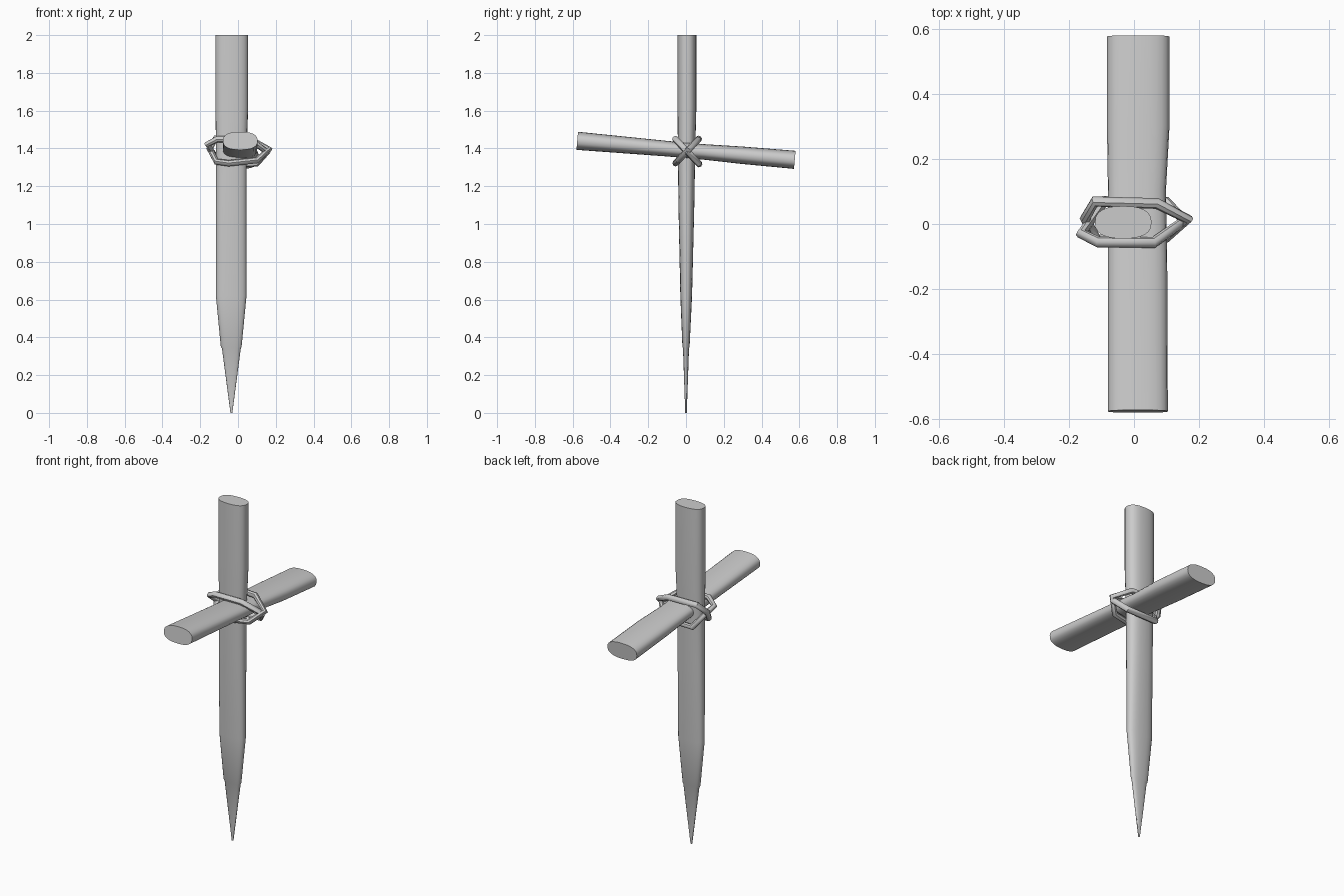
import bpy, bmesh, math
from mathutils import Matrix

cube = bpy.data.objects.get("Cube")
if cube:
    bpy.data.objects.remove(cube)


def power(value, exponent):
    return math.copysign(abs(value) ** exponent, value)


def smooth(obj):
    bpy.ops.object.select_all(action='DESELECT')
    obj.select_set(True)
    bpy.context.view_layer.objects.active = obj
    bpy.ops.object.shade_smooth_by_angle(angle=math.radians(45))


def loft(name, stations, matrix=Matrix(), sides=24, roundness=0.8):
    """Skin flattened oval sections given as (x, y, z, half width, half depth)."""
    bm = bmesh.new()
    rings = []
    for x, y, z, w, d in stations:
        ring = []
        for i in range(sides):
            a = math.tau * i / sides
            ring.append(bm.verts.new((x + w * power(math.cos(a), roundness),
                                      y + d * power(math.sin(a), roundness), z)))
        rings.append(ring)
    for low, high in zip(rings, rings[1:]):
        for i in range(sides):
            j = (i + 1) % sides
            bm.faces.new((low[i], low[j], high[j], high[i]))
    bm.faces.new(rings[0][::-1])
    bm.faces.new(rings[-1])
    bmesh.ops.recalc_face_normals(bm, faces=bm.faces)
    bm.transform(matrix)
    mesh = bpy.data.meshes.new(name)
    bm.to_mesh(mesh)
    bm.free()
    obj = bpy.data.objects.new(name, mesh)
    bpy.context.collection.objects.link(obj)
    smooth(obj)


def rope(name, outline, slope, radius=0.017):
    """Closed cord lying in a diagonal plane; outline holds (x, y) pairs."""
    curve = bpy.data.curves.new(name, 'CURVE')
    curve.dimensions = '3D'
    curve.bevel_depth = radius
    curve.bevel_resolution = 2
    spline = curve.splines.new('POLY')
    spline.points.add(len(outline) - 1)
    for point, (x, y) in zip(spline.points, outline):
        point.co = (x, 0.005 + y, 1.385 + slope * y, 1)
    spline.use_cyclic_u = True
    obj = bpy.data.objects.new(name, curve)
    bpy.context.collection.objects.link(obj)
    bpy.ops.object.select_all(action='DESELECT')
    obj.select_set(True)
    bpy.context.view_layer.objects.active = obj
    bpy.ops.object.convert(target='MESH')
    smooth(bpy.context.object)


# Upright stake, sharpened at the foot with a small step above the point
loft("upright_stake", [
    (-0.035, 0.0, 0.0, 0.005, 0.004),
    (-0.035, 0.0, 0.342, 0.050, 0.016),
    (-0.036, 0.0, 0.35, 0.055, 0.019),
    (-0.036, 0.001, 0.62, 0.081, 0.031),
    (-0.036, 0.002, 1.1, 0.081, 0.042),
    (-0.035, 0.003, 1.4, 0.081, 0.046),
    (-0.033, 0.005, 1.62, 0.087, 0.050),
    (-0.033, 0.005, 2.0, 0.087, 0.050),
])

# Crossbar, sloping gently down towards the back
tilt = Matrix.Translation((0.012, 0, 1.39)) @ Matrix.Rotation(math.radians(85), 4, 'X')
loft("crossbar", [
    (0.001, 0, -0.578, 0.096, 0.048),
    (0.001, 0, -0.3, 0.096, 0.046),
    (-0.003, 0, -0.1, 0.089, 0.041),
    (-0.001, 0, 0.1, 0.091, 0.041),
    (0, 0, 0.578, 0.092, 0.048),
], tilt)

# Two cords crossing around the joint
rope("lashing_front_high", [(-0.162, -0.035), (-0.11, -0.06), (0.06, -0.062),
                            (0.155, 0.005), (0.10, 0.062), (-0.09, 0.066)], -1.05)
rope("lashing_front_low", [(-0.15, 0.012), (-0.115, -0.052), (-0.05, -0.06),
                           (0.10, -0.045), (0.165, 0.01), (0.07, 0.058),
                           (-0.12, 0.064)], 1.05)
